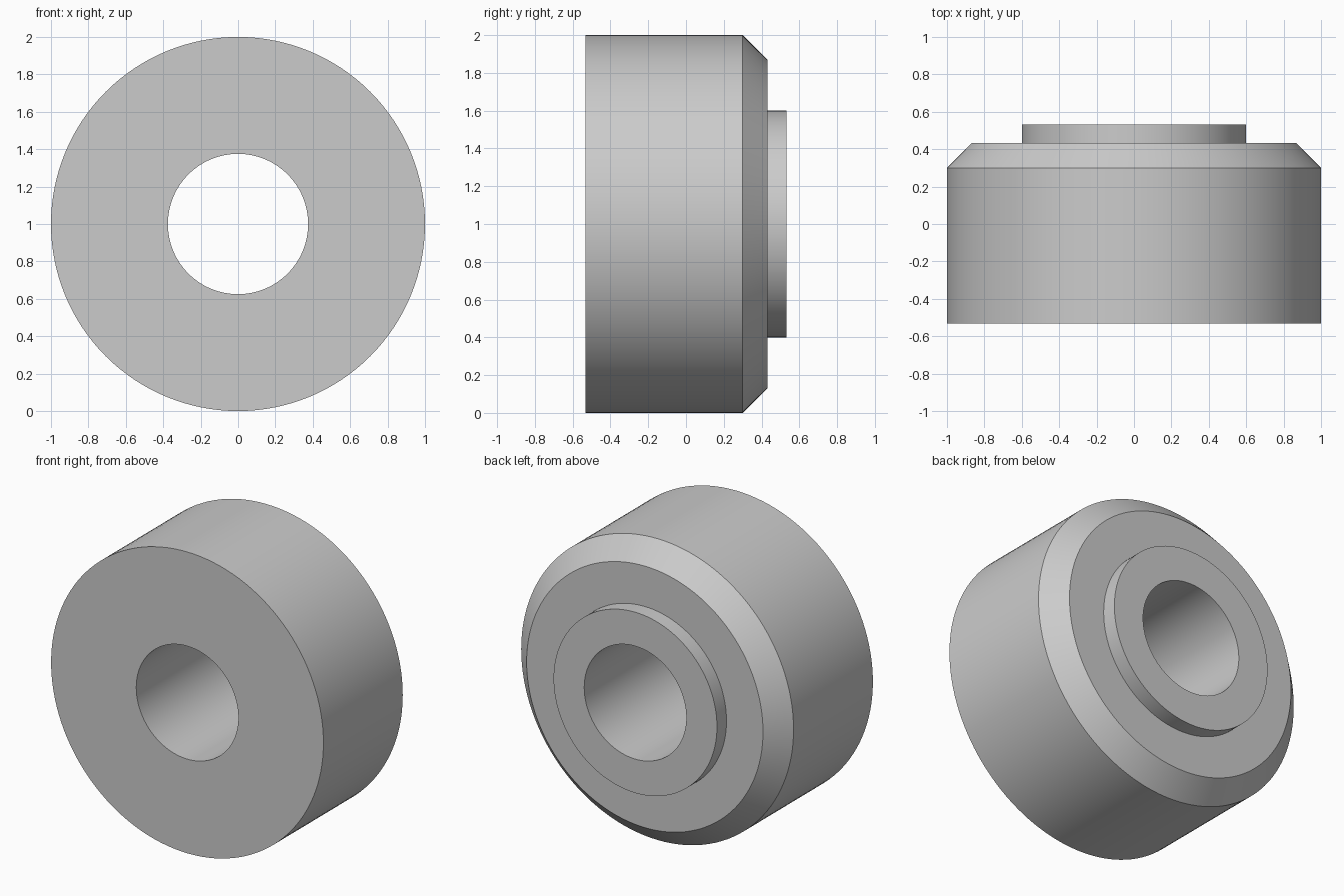
import bpy, bmesh, math
from mathutils import Vector, Matrix

# Remove the default cube only
cube = bpy.data.objects.get("Cube")
if cube:
    bpy.data.objects.remove(cube, do_unlink=True)

# Plain grey material
GREY = (0.6, 0.6, 0.6, 1.0)
grey = bpy.data.materials.new("plain grey")
grey.use_nodes = True
grey.diffuse_color = GREY
grey.node_tree.nodes["Principled BSDF"].inputs["Base Color"].default_value = GREY

SEGMENTS = 128


def lathe(name, profile, material):
    """Revolve a closed (radius, y) profile around the y axis."""
    bm = bmesh.new()
    verts = [bm.verts.new(Vector((r, y, 0))) for r, y in profile]
    edges = [bm.edges.new((v, verts[i - 1])) for i, v in enumerate(verts)]
    bmesh.ops.spin(bm, geom=verts + edges, cent=(0, 0, 0), axis=(0, 1, 0),
                   angle=math.tau, steps=SEGMENTS, use_duplicate=False)
    bmesh.ops.remove_doubles(bm, verts=bm.verts, dist=0.0001)
    bmesh.ops.recalc_face_normals(bm, faces=bm.faces)
    mesh = bpy.data.meshes.new(name)
    bm.to_mesh(mesh)
    bm.free()
    mesh.materials.append(material)
    obj = bpy.data.objects.new(name, mesh)
    bpy.context.collection.objects.link(obj)
    obj.location.z = 1.0
    bpy.ops.object.select_all(action="DESELECT")
    obj.select_set(True)
    bpy.context.view_layer.objects.active = obj
    bpy.ops.object.shade_smooth_by_angle(angle=math.radians(30))
    return obj


# Thick ring: through bore, chamfered back rim and raised back collar
front, rim, back, collar = -0.532, 0.3, 0.432, 0.532
bore = 0.375
lathe("chamfered_bushing", [
    (bore, front), (1.0, front), (1.0, rim), (0.868, back),
    (0.6, back), (0.6, collar), (bore, collar),
], grey)
